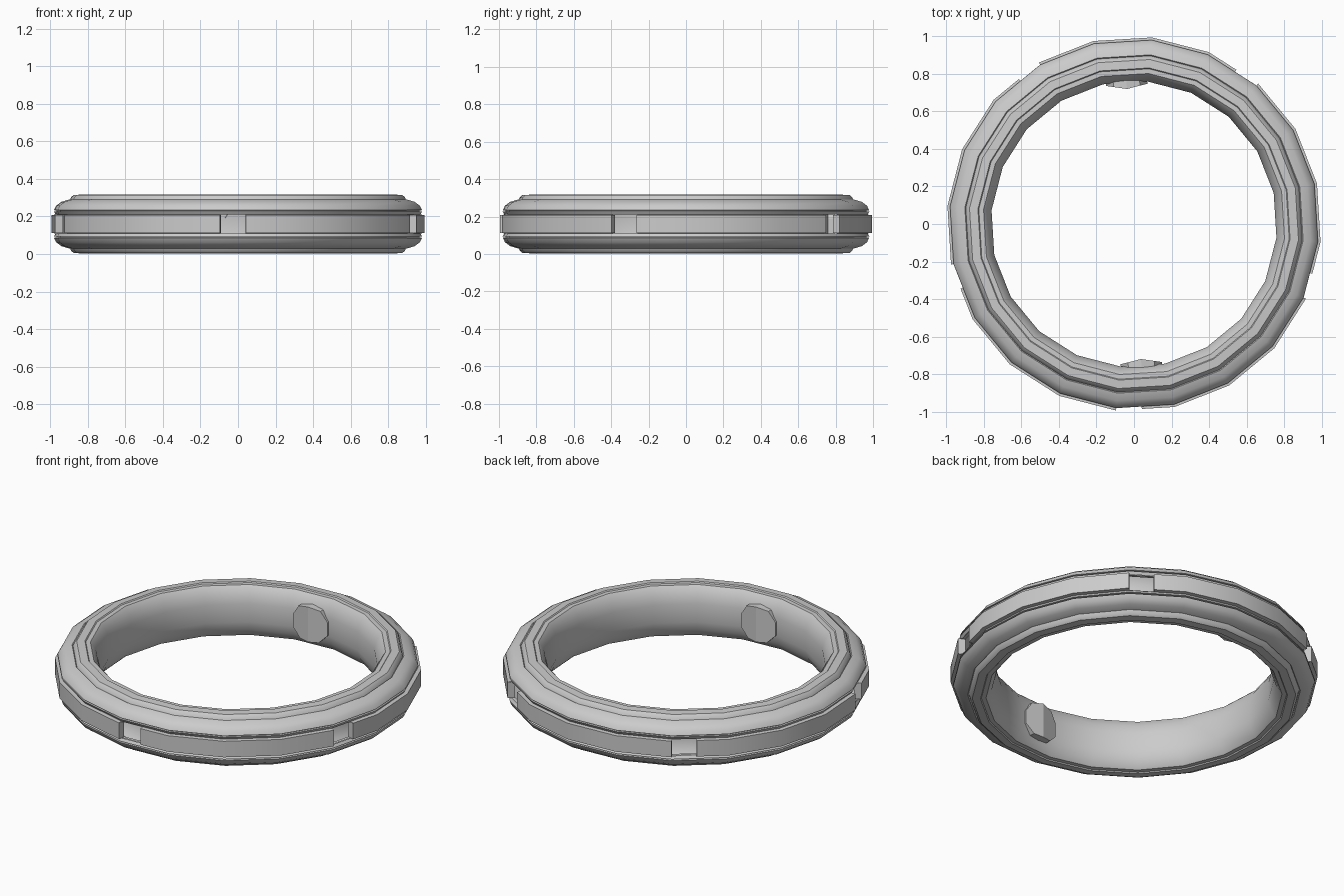
import bpy, bmesh
from math import radians, cos, sin, pi

if "Cube" in bpy.data.objects:
    bpy.data.objects.remove(bpy.data.objects["Cube"])

SIDES = 20
STEP = 2 * pi / SIDES
START = radians(12.5)      # angle of the first facet corner
MID = 0.16                 # half height of the ring
SLOT = 0.44                # share of a facet that a slot takes up


def finish(name, bm, angle=30):
    bmesh.ops.remove_doubles(bm, verts=bm.verts, dist=1e-5)
    me = bpy.data.meshes.new(name)
    bm.to_mesh(me)
    bm.free()
    ob = bpy.data.objects.new(name, me)
    bpy.context.collection.objects.link(ob)
    bpy.ops.object.select_all(action='DESELECT')
    ob.select_set(True)
    bpy.context.view_layer.objects.active = ob
    bpy.ops.object.shade_smooth_by_angle(angle=radians(angle))
    return ob


def corner(i, r, z, t=0.0):
    """Point on facet i, t of the way along its chord."""
    a, b = START + i * STEP, START + (i + 1) * STEP
    return (r * (cos(a) * (1 - t) + cos(b) * t),
            r * (sin(a) * (1 - t) + sin(b) * t), z)


def strip(bm, profile, i, t0=0.0, t1=1.0):
    for (r0, z0), (r1, z1) in zip(profile, profile[1:]):
        pts = [corner(i, r0, z0, t0), corner(i, r0, z0, t1),
               corner(i, r1, z1, t1), corner(i, r1, z1, t0)]
        bm.faces.new([bm.verts.new(p) for p in pts])


def both_halves(half):
    """Mirror an upper half profile about the middle height."""
    return half + [(r, 2 * MID - z) for r, z in reversed(half)]


# hollow body: stepped shoulders, flat caps and rounded inner wall
half = [(0.975, 0.210), (0.985, 0.226), (0.970, 0.226), (0.970, 0.231),
        (0.984, 0.234), (0.972, 0.258), (0.945, 0.278), (0.905, 0.290),
        (0.900, 0.284), (0.893, 0.302), (0.880, 0.314), (0.835, 0.317),
        (0.830, 0.311), (0.805, 0.311), (0.795, 0.300), (0.775, 0.265),
        (0.762, 0.215)]
bm = bmesh.new()
for i in range(SIDES):
    strip(bm, both_halves(half), i)
finish("ring_body", bm)

# outer band with five open slots
band = both_halves([(0.975, 0.210), (0.998, 0.208)])
bm = bmesh.new()
for i in range(SIDES):
    if i % 4 == 2:
        strip(bm, band, i, SLOT, 1.0)
        # slot side walls
        for t in (0.0, SLOT):
            pts = [corner(i, r, z, t) for r, z in
                   ((0.998, 0.112), (0.998, 0.208), (0.955, 0.208), (0.955, 0.112))]
            bm.faces.new([bm.verts.new(p) for p in pts])
        # slot top and bottom walls
        for z in (0.112, 0.208):
            strip(bm, [(0.975, z), (0.955, z)], i, 0.0, SLOT)
    else:
        strip(bm, band, i)
finish("outer_band", bm)


# six-sided catches with a vertical ridge on the inner wall
def catch(name, degrees):
    a = radians(degrees)
    outline = [(0.0, 0.105), (0.07, 0.09), (0.11, 0.03), (0.11, -0.05),
               (0.06, -0.10), (0.0, -0.105), (-0.06, -0.10), (-0.11, -0.05),
               (-0.11, 0.03), (-0.07, 0.09)]
    bm = bmesh.new()

    def v(t, z, r):
        return bm.verts.new((r * cos(a) - t * sin(a), r * sin(a) + t * cos(a), MID + z))

    back = [v(t, z, 0.79) for t, z in outline]
    front = [v(t, z, 0.72 + 0.2 * abs(t)) for t, z in outline]
    n = len(outline)
    for k in range(n):
        bm.faces.new((back[k], back[(k + 1) % n], front[(k + 1) % n], front[k]))
    bm.faces.new(front[0:6])
    bm.faces.new(front[5:] + front[:1])
    bmesh.ops.recalc_face_normals(bm, faces=bm.faces)
    finish(name, bm, 15)


catch("back_catch", 93)
catch("front_catch", -87)
